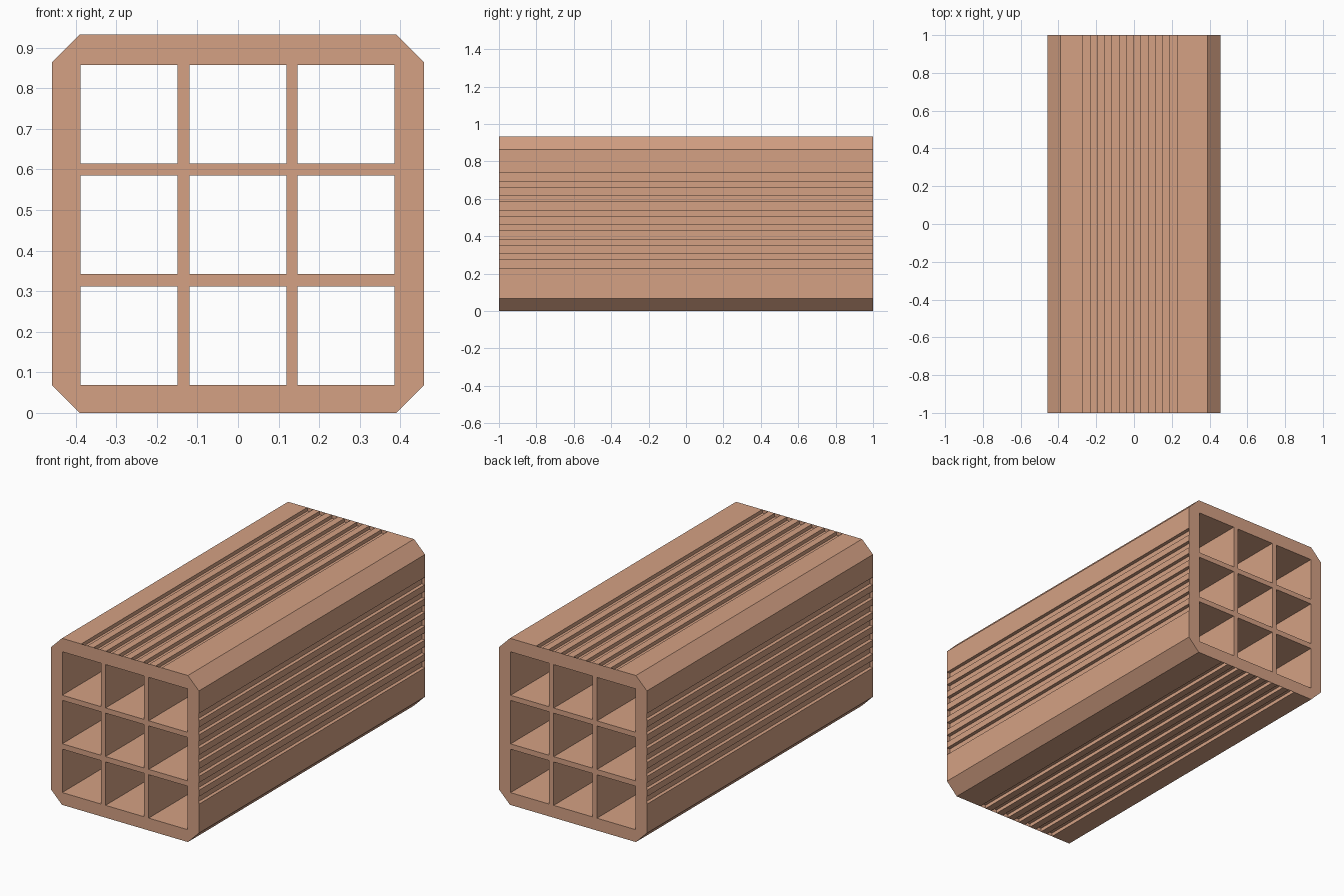
import bpy, bmesh

if "Cube" in bpy.data.objects:
    bpy.data.objects.remove(bpy.data.objects["Cube"])

W, H, L = 0.458, 0.932, 1.0      # half width, height, half length
CX, Z0, Z1 = 0.39, 0.068, 0.864  # where the corner chamfers start
DEPTH, COUNT = 0.02, 7           # scored grooves

clay = bpy.data.materials.new("fired clay")
clay.diffuse_color = (0.66, 0.355, 0.23, 1)
clay.use_nodes = True
clay.node_tree.nodes["Principled BSDF"].inputs["Base Color"].default_value = clay.diffuse_color

octagon = [(-CX, 0), (CX, 0), (W, Z0), (W, Z1),
           (CX, H), (-CX, H), (-W, Z1), (-W, Z0)]


def grooves(start, pitch, width):
    """(position, depth) steps along one side, in rising order."""
    steps = []
    for i in range(COUNT):
        a = start + i * pitch
        b = a + width
        steps += [(a, 0), (a, DEPTH), (b, DEPTH), (b, 0)]
    return steps


across = grooves(-0.271, 0.0768, 0.038)
upward = grooves(0.230, 0.0775, 0.042)

# grooved outline, counter-clockwise seen from the front
outline = [octagon[0]] + [(p, d) for p, d in across] + [octagon[1]]
outline += [octagon[2]] + [(W - d, p) for p, d in upward] + [octagon[3]]
outline += [octagon[4]] + [(p, H - d) for p, d in reversed(across)] + [octagon[5]]
outline += [octagon[6]] + [(-W + d, p) for p, d in reversed(upward)] + [octagon[7]]

# nine cells, clockwise so that their walls face inward
cols = [(-0.388, -0.149), (-0.12, 0.119), (0.147, 0.386)]
rows = [(0.069, 0.312), (0.342, 0.585), (0.614, 0.857)]
cells = [[(a, c), (a, d), (b, d), (b, c)] for a, b in cols for c, d in rows]


def add_object(name, bm):
    mesh = bpy.data.meshes.new(name)
    bm.to_mesh(mesh)
    bm.free()
    mesh.materials.append(clay)
    ob = bpy.data.objects.new(name, mesh)
    bpy.context.collection.objects.link(ob)
    return ob


def tube(name, loops):
    """Walls of the loops, running the full length."""
    bm = bmesh.new()
    for loop in loops:
        front = [bm.verts.new((x, -L, z)) for x, z in loop]
        back = [bm.verts.new((x, L, z)) for x, z in loop]
        for i in range(len(loop)):
            j = (i + 1) % len(loop)
            bm.faces.new((back[i], back[j], front[j], front[i]))
    return add_object(name, bm)


def end_face(name, y):
    """Flat chamfered end with the nine openings."""
    bm = bmesh.new()
    edges = []
    for loop in [octagon] + cells:
        vs = [bm.verts.new((x, y, z)) for x, z in loop]
        edges += [bm.edges.new((vs[i], vs[i - 1])) for i in range(len(vs))]
    bmesh.ops.triangle_fill(bm, edges=edges, use_beauty=True,
                            use_dissolve=False, normal=(0, y, 0))
    bm.normal_update()
    for f in bm.faces:
        if f.normal.y * y < 0:
            f.normal_flip()
    return add_object(name, bm)


tube("grooved_outer_walls", [outline])
tube("cell_walls", cells)
end_face("front_end", -L)
end_face("back_end", L)
